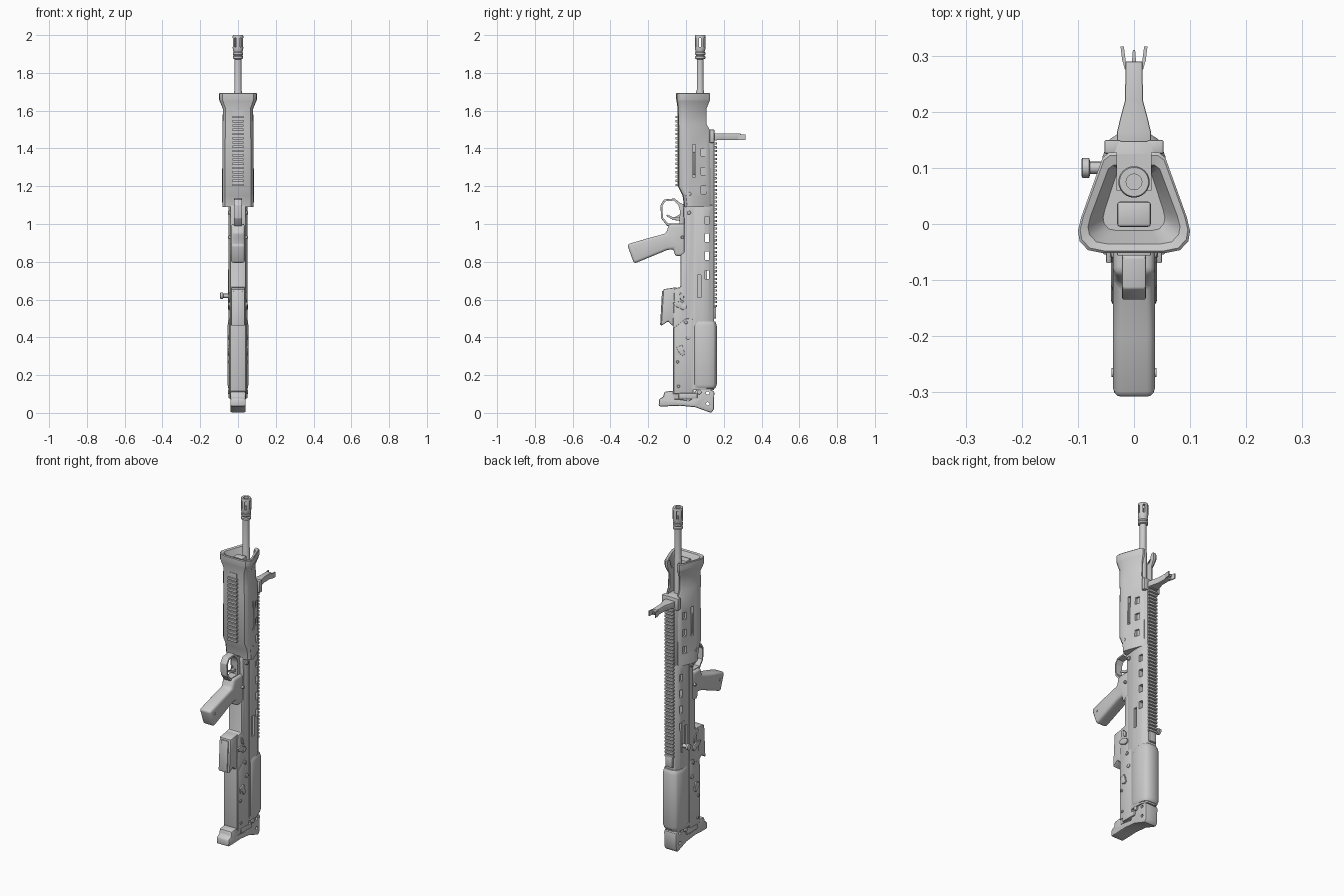
import bpy, bmesh, math
from mathutils import Matrix, Vector

if "Cube" in bpy.data.objects:
    bpy.data.objects.remove(bpy.data.objects["Cube"])


def finish(name, bm, bevel=0.0, seg=2):
    bmesh.ops.recalc_face_normals(bm, faces=bm.faces)
    me = bpy.data.meshes.new(name)
    bm.to_mesh(me)
    bm.free()
    ob = bpy.data.objects.new(name, me)
    bpy.context.collection.objects.link(ob)
    if bevel:
        m = ob.modifiers.new("bevel", 'BEVEL')
        m.width, m.segments, m.limit_method = bevel, seg, 'ANGLE'
        m.angle_limit = math.radians(35)
    return ob


def loft(name, rings, bevel=0.0, seg=2):
    """Skin closed rings of 3D points and cap both ends."""
    bm = bmesh.new()
    vs = [[bm.verts.new(p) for p in r] for r in rings]
    n = len(vs[0])
    for a, b in zip(vs, vs[1:]):
        for i in range(n):
            bm.faces.new((a[i], a[(i + 1) % n], b[(i + 1) % n], b[i]))
    bm.faces.new(vs[0])
    bm.faces.new(vs[-1])
    return finish(name, bm, bevel, seg)


def prism(name, pts, hw, bevel=0.005, x=0.0, seg=2):
    """Side profile of (y, z) points extruded across x."""
    return loft(name, [[(x + s * hw, y, z) for y, z in pts] for s in (-1, 1)], bevel, seg)


def box(name, x, y, z, bevel=0.0):
    return prism(name, [(y[0], z[0]), (y[1], z[0]), (y[1], z[1]), (y[0], z[1])],
                 (x[1] - x[0]) / 2, bevel, (x[0] + x[1]) / 2)


def turned(name, stations, origin, axis='Z', n=24):
    """Round part: (distance, radius) stations along an axis."""
    rings = []
    for d, r in stations:
        ring = []
        for i in range(n):
            a = 2 * math.pi * i / n
            u, v = r * math.cos(a), r * math.sin(a)
            p = (u, v, d) if axis == 'Z' else (d, u, v)
            ring.append(Vector(p) + Vector(origin))
        rings.append(ring)
    return loft(name, rings)


def half(pts, z):
    """Mirror a half section of (x, y) points at height z."""
    return [(x, y, z) for x, y in pts] + [(-x, y, z) for x, y in reversed(pts)]


def apply_all(ob):
    bpy.context.view_layer.objects.active = ob
    for m in list(ob.modifiers):
        bpy.ops.object.modifier_apply(modifier=m.name)


def cut(ob, *cutters):
    for c in cutters:
        m = ob.modifiers.new("cut", 'BOOLEAN')
        m.operation, m.solver, m.object = 'DIFFERENCE', 'EXACT', c
    apply_all(ob)
    for c in cutters:
        bpy.data.objects.remove(c)


# --- barrel and flash hider
BY = 0.075
turned("barrel", [(1.0, .021), (1.70, .021), (1.71, .018), (1.9, .018)], (0, BY, 0))
turned("barrel_collar", [(1.872, .018), (1.876, .027), (1.886, .027), (1.892, .022),
                         (1.898, .027), (1.908, .027), (1.912, .02)], (0, BY, 0))
hider = turned("flash_hider", [(1.905, .021), (1.915, .025), (1.93, .028), (1.995, .028), (2.0, .026)], (0, BY, 0))
slots = []
for k in range(3):
    s = box("slot_cutter", (-.05, .05), (-.005, .005), (1.938, 1.986))
    s.data.transform(Matrix.Translation((0, BY, 0)) @ Matrix.Rotation(k * math.pi / 3, 4, 'Z'))
    slots.append(s)
cut(hider, turned("bore_cutter", [(1.93, .014), (2.05, .014)], (0, BY, 0)), *slots)

# --- handguard: tapered trapezoid shell with a flared lip and open mouth
def guard(z, sx, yb, yt):
    base = [(.055, 0), (.082, .03), (.097, .12), (.1, .22), (.094, .36), (.056, .95), (.045, 1)]
    return half([(x * sx, yb + (yt - yb) * t) for x, t in base], z)

hg = loft("handguard", [guard(1.09, .83, -.01, .13), guard(1.15, .84, -.018, .13),
                        guard(1.2, .84, -.043, .13), guard(1.5, .82, -.043, .125),
                        guard(1.53, .82, -.043, .108), guard(1.61, .80, -.044, .108),
                        guard(1.65, .97, -.05, .125), guard(1.66, 1.0, -.052, .127),
                        guard(1.69, 1.0, -.052, .127), guard(1.694, .96, -.048, .122),
                        guard(1.69, .82, -.036, .105), guard(1.64, .55, -.012, .095)])
cuts = [box("mouth_cutter", (-.03, .03), (.06, .2), (1.5, 1.8))]
for s in (-1, 1):
    cuts.append(box("side_cutter", (s * .07 - .017, s * .07 + .017), (.035, .05), (1.25, 1.42)))
    for z in (1.16, 1.26, 1.36):
        cuts.append(box("vent_cutter", (s * .055 - .017, s * .055 + .017), (.08, .105), (z, z + .04)))
cut(hg, *cuts)
box("gas_block", (-.03, .03), (-.005, .04), (1.6, 1.675), .005)
box("handguard_side_strip_right", (.062, .07), (.037, .047), (1.26, 1.38), .002)
box("handguard_side_strip_left", (-.07, -.062), (.037, .047), (1.26, 1.38), .002)

# --- toothed rails under the handguard and along the top
def rail(name, y0, y1, z0, z1, hw, step):
    lo, hi = min(y0, y1), max(y0, y1)
    mid = y0 + (y1 - y0) * .45
    box(name + "_base", (-hw * .8, hw * .8), (min(y0, mid), max(y0, mid)), (z0, z1))
    tooth = box(name + "_teeth", (-hw, hw), (lo, hi), (z0, z0 + step * .55), .001)
    m = tooth.modifiers.new("repeat", 'ARRAY')
    m.count = int((z1 - z0) / step)
    m.use_relative_offset, m.use_constant_offset = False, True
    m.constant_offset_displace = (0, 0, step)

rail("lower_rail", -.038, -.056, 1.2, 1.6, .03, .0225)
rail("top_rail", .143, .163, .56, 1.47, .028, .0205)
loft("top_rail_bed", [half([(.046, .06), (.044, .11), (.03, .148)], z) for z in (1.09, 1.5)], .003)

# --- upper receiver with see-through windows
sec = [(.043, .0), (.047, .035), (.05, .05), (.05, .09), (.046, .12), (.03, .148)]
upper = loft("upper_receiver", [half(sec, z) for z in (.12, 1.1)], .003)
cuts = [box("window_cutter", (-.1, .1), (.1, .123), (z, z + .045)) for z in (.71, .81, .905)]
for s in (-1, 1):
    cuts.append(box("port_cutter", (s * .05 - .012, s * .05 + .012), (.06, .08), (.61, .73)))
    cuts.append(box("vent_cutter", (s * .05 - .015, s * .05 + .015), (.1, .123), (1.0, 1.04)))
    cuts.append(box("seam_cutter", (s * .05 - .006, s * .05 + .006), (.033, .038), (.14, 1.08)))
cut(upper, *cuts)

# --- lower receiver and stock body
prism("lower_receiver", [(.04, .07), (-.07, .07), (-.07, .46), (-.062, .66), (-.03, .665), (-.028, .84),
                         (-.01, .85), (-.01, 1.0), (-.015, 1.1), (.04, 1.1)], .043, .008)
prism("rear_housing", [(.035, .1), (-.066, .1), (-.066, .45), (.0, .5), (.035, .5)], .047, .006)

# --- cheek rest wrapped over the rear of the receiver
cheek = [(.05, .045), (.056, .06), (.056, .12), (.045, .15), (.025, .163)]
loft("cheek_rest", [half([(x * .9, .1 + (y - .1) * .88) for x, y in cheek], .13), half(cheek, .15),
                    half(cheek, .46), half([(x * .9, .1 + (y - .1) * .88) for x, y in cheek], .485)], .004)

# --- butt plate with sling holes
butt = prism("butt_plate", [(-.145, .035), (-.142, .075), (-.12, .085), (-.115, .112), (-.065, .118), (-.055, .075),
                            (.02, .065), (.05, .12), (.1, .135), (.15, .115), (.148, .02), (.135, .0),
                            (.1, .012), (.05, .03), (-.03, .038), (-.1, .035)], .041, .008)
cut(butt, *[turned("sling_cutter", [(-.1, .009), (.1, .009)], (0, y, z), 'X', 12) for y, z in ((.115, .105), (.115, .048))])
box("butt_latch", (-.05, .05), (-.04, .06), (.075, .105), .006)

# --- magazine well
prism("magazine", [(-.12, .655), (-.05, .665), (-.04, .5), (-.07, .46), (-.095, .485), (-.132, .46)], .037, .006)
prism("magazine_floor", [(-.127, .645), (-.112, .645), (-.122, .475), (-.137, .465)], .024, .003)

# --- pistol grip
prism("pistol_grip", [(-.312, .892), (-.2, .925), (-.105, .95), (-.09, 1.0), (.0, 1.0), (.0, .83), (-.058, .83),
                      (-.066, .868), (-.1, .862), (-.275, .79)], .037, .014, seg=3)
for s in (-1, 1):
    turned("grip_screw", [(0, .008), (.004 * s, .008)], (.036 * s, -.265, .865), 'X', 12)

# --- trigger guard and trigger
tg = prism("trigger_guard", [(-.02, .99), (-.1, .99), (-.132, 1.03), (-.135, 1.1), (-.115, 1.13),
                             (-.06, 1.135), (-.03, 1.11), (-.0, 1.1), (-.0, 1.0)], .021, .003)
cut(tg, prism("guard_cutter", [(-.035, 1.004), (-.096, 1.003), (-.122, 1.035), (-.125, 1.095), (-.11, 1.12),
                               (-.065, 1.124), (-.04, 1.1), (-.032, 1.07)], .1, 0))
prism("trigger", [(-.02, 1.06), (-.02, 1.035), (-.065, 1.035), (-.1, 1.05), (-.105, 1.043), (-.07, 1.022), (-.02, 1.015)],
      .009, .002)

# --- folding front sight with two ears and a post
loft("sight_base", [[(-w, y, 1.445), (w, y, 1.445), (w, y, 1.48), (-w, y, 1.48)]
                    for w, y in ((.03, .13), (.03, .165), (.024, .19), (.016, .22), (.015, .29))], .003)
loft("sight_post", [[(-w, y, 1.455), (w, y, 1.455), (w, y, 1.466), (-w, y, 1.466)]
                    for w, y in ((.004, .285), (.002, .31))])
for s in (-1, 1):
    loft("sight_ear", [[(s * x - .003, y, 1.445), (s * x + .003, y, 1.445), (s * x + .003, y, 1.475), (s * x - .003, y, 1.475)]
                       for x, y in ((.013, .275), (.018, .292), (.021, .316))])
    box("sight_clamp", (s * .038 - .015, s * .038 + .015), (.125, .15), (1.43, 1.5), .004)
box("rear_sight_block", (-.022, .022), (.14, .16), (.5, .56), .004)

# --- charging handle on the left
turned("charging_handle", [(-.045, .011), (-.078, .011), (-.08, .018), (-.092, .018), (-.094, .014)], (0, .1, .62), 'X', 16)
box("handle_track", (-.053, -.046), (.085, .112), (.58, .76), .002)

# --- pins, selector levers and latches on both sides
for s in (-1, 1):
    for y, z, r in ((.015, 1.06, .011), (-.045, .27, .008), (.012, .4, .012), (-.0, .48, .01), (-.04, .14, .008),
                    (-.01, .56, .014), (-.03, .33, .022), (.07, .11, .012), (.02, 1.16, .01), (-.02, .93, .008)):
        x = .07 if z > 1.1 else .04
        turned("pin", [(0, r), (s * .011, r), (s * .013, r * .75)], (s * x, y, z), 'X', 14)
    prism("selector_lever", [(-.07, .585), (-.06, .565), (-.015, .545), (.002, .555), (-.002, .575), (-.03, .59)], .005, .002, s * .045)
    prism("release_latch", [(-.055, .345), (-.02, .3), (-.005, .31), (-.02, .36)], .005, .002, s * .05)
    prism("bolt_catch", [(-.03, .6), (-.01, .59), (-.012, .62), (-.035, .64)], .004, .002, s * .045)

# --- bake modifiers and smooth the rounded surfaces
bpy.ops.object.select_all(action='DESELECT')
for ob in list(bpy.data.objects):
    apply_all(ob)
    ob.select_set(True)
bpy.ops.object.shade_smooth_by_angle(angle=math.radians(32))
